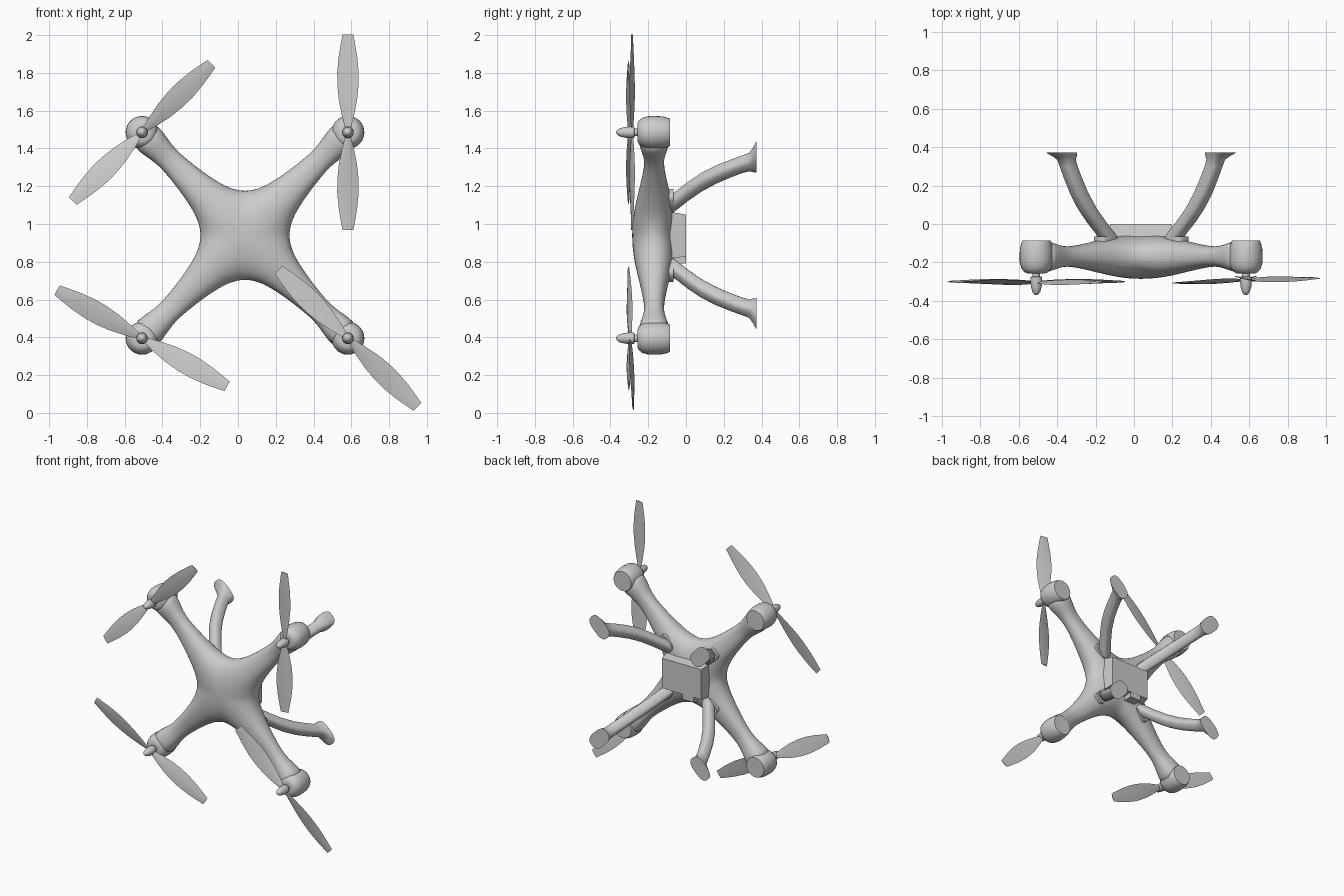
import bpy, bmesh
from math import sin, cos, pi, sqrt, radians
from mathutils import Vector

if "Cube" in bpy.data.objects:
    bpy.data.objects.remove(bpy.data.objects["Cube"])

CX, CZ, MO = 0.037, 0.94, 0.545      # body centre and motor offset
R2 = sqrt(2)
QUADS = [(-1, 1), (1, 1), (-1, -1), (1, -1)]
NAMES = ["upper_left", "upper_right", "lower_left", "lower_right"]


def finish(name, bm, angle=40, subsurf=0):
    bmesh.ops.remove_doubles(bm, verts=bm.verts, dist=0.0002)
    bmesh.ops.recalc_face_normals(bm, faces=bm.faces)
    me = bpy.data.meshes.new(name)
    bm.to_mesh(me)
    bm.free()
    ob = bpy.data.objects.new(name, me)
    bpy.context.collection.objects.link(ob)
    if subsurf:
        mod = ob.modifiers.new("smooth", 'SUBSURF')
        mod.levels = mod.render_levels = subsurf
    bpy.ops.object.select_all(action='DESELECT')
    bpy.context.view_layer.objects.active = ob
    ob.select_set(True)
    bpy.ops.object.shade_smooth_by_angle(angle=radians(angle))
    return ob


def loft(bm, rings, cap_start=True, cap_end=True):
    vs = [[bm.verts.new(p) for p in r] for r in rings]
    n = len(vs[0])
    for a, b in zip(vs, vs[1:]):
        for i in range(n):
            j = (i + 1) % n
            bm.faces.new((a[i], a[j], b[j], b[i]))
    if cap_start:
        bm.faces.new(vs[0])
    if cap_end:
        bm.faces.new(vs[-1])


def interp(table, s):
    for (s0, a), (s1, b) in zip(table, table[1:]):
        if s <= s1:
            return a + (b - a) * (s - s0) / (s1 - s0)
    return table[-1][1]


def super_pt(i, n, p):
    def f(v):
        v = 0.0 if abs(v) < 1e-9 else v
        return (1 if v >= 0 else -1) * abs(v) ** (2 / p)
    a = 2 * pi * i / n
    return f(cos(a)), f(sin(a))


def diag(s, c, y, q):
    # distance along a diagonal, distance across it, depth
    return Vector((CX + q[0] * (s + c) / R2, y, CZ + q[1] * (s - c) / R2))


def lathe(name, profile, x, z, n=28):
    bm = bmesh.new()
    loft(bm, [[(x + r * cos(2 * pi * i / n), y, z + r * sin(2 * pi * i / n))
               for i in range(n)] for r, y in profile])
    return finish(name, bm, 50)


# Body shell: four mirrored arms that meet in a smooth hub
EDGE = [.168, .19, .225, .27, .33, .4, .5, .58, .64, .70, .76]
MID = [0, .07, .14, .21, .29, .385, .5, .58, .64, .70, .76]
WIDTH = [.168, .148, .126, .108, .093, .08, .067, .062, .07, .082, .085]
HEIGHT = [(0, .118), (.1, .114), (.2, .102), (.3, .085), (.4, .068), (.5, .053),
          (.57, .05), (.64, .066), (.70, .082), (.76, .087)]
bm = bmesh.new()
for q in QUADS:
    rings = []
    for e, m, w in zip(EDGE, MID, WIDTH):
        ring = []
        for i in range(24):
            u, v = super_pt(i, 24, 2.3)
            s = m + (e - m) * abs(u)
            ring.append(diag(s, u * w, -.169 - v * interp(HEIGHT, s), q))
        rings.append(ring)
    loft(bm, rings, cap_start=False)
finish("body_shell", bm, 60, 1)

# Motor pods, spinners and propellers
POD = [(.02, -.257), (.045, -.258), (.062, -.25), (.078, -.23), (.086, -.2),
       (.087, -.165), (.085, -.13), (.079, -.1), (.072, -.085)]
SPIN = [(.02, -.25), (.02, -.272), (.03, -.275), (.031, -.295), (.028, -.325),
        (.021, -.352), (.011, -.366), (.003, -.37)]
BLADE = [(.0, .014), (.03, .018), (.09, .034), (.17, .05), (.25, .058), (.32, .058),
         (.40, .05), (.47, .038), (.517, .029)]
# angle, depth and lean of each propeller
PROPS = [(44.7, -.303, 0), (90, -.285, 0), (150.5, -.300, 0), (-44.6, -.293, .024)]
for q, nm, (ang, py, lean) in zip(QUADS, NAMES, PROPS):
    mx, mz = CX + q[0] * MO, CZ + q[1] * MO
    lathe("motor_pod_" + nm, POD, mx, mz)
    lathe("spinner_" + nm, SPIN, mx, mz, 20)
    bm = bmesh.new()
    for side in (1, -1):
        d = Vector((cos(radians(ang)), 0, sin(radians(ang)))) * side
        t = Vector((-d.z, 0, d.x))
        rings = []
        for r, w in BLADE:
            pitch = radians(20 - 24 * r)
            ring = []
            for a, b in ((-1, 0), (-.4, .0035), (.3, .0035), (1, 0), (.3, -.002), (-.4, -.002)):
                p = Vector((mx, py + lean * r * side, mz)) + d * r + t * (a * w * cos(pitch))
                p.y += a * w * sin(pitch) * q[0] * q[1] - b
                ring.append(p)
            rings.append(ring)
        loft(bm, rings)
    finish("propeller_" + nm, bm, 30)

# Landing legs with flared feet, and their sockets
# offset per axis, depth, half size along and across the diagonal
LEG = [(.155, -.10, .052, .04), (.185, -.05, .052, .04), (.232, .01, .052, .04),
       (.28, .08, .05, .04), (.322, .16, .048, .04), (.355, .24, .046, .04),
       (.377, .30, .045, .04), (.388, .335, .047, .042), (.40, .355, .068, .05),
       (.414, .372, .09, .056)]
for q, nm in zip(QUADS, NAMES):
    bm = bmesh.new()
    rings = []
    for o, y, a, b in LEG:
        pts = [super_pt(i, 20, 2.8) for i in range(20)]
        rings.append([diag(o * R2 + u * a, v * b, y, q) for u, v in pts])
    loft(bm, rings)
    finish("landing_leg_" + nm, bm, 45)
    bm = bmesh.new()
    pts = [super_pt(i, 20, 4) for i in range(20)]
    loft(bm, [[diag(.185 * R2 + u * .06, v * .042, y, q) for u, v in pts]
              for y in (-.12, -.065)])
    finish("leg_socket_" + nm, bm, 35)


# Battery box on the back, with a small catch underneath
def tapered_box(name, front, back):
    bm = bmesh.new()
    loft(bm, [[(x0, y, z0), (x1, y, z0), (x1, y, z1), (x0, y, z1)]
              for x0, x1, z0, z1, y in (front, back)])
    return finish(name, bm, 20)


tapered_box("battery_box", (-.14, .214, .81, 1.072, -.13), (-.125, .197, .828, 1.05, 0))
tapered_box("battery_catch", (-.06, .03, .79, .85, -.07), (-.06, .03, .79, .85, -.001))
